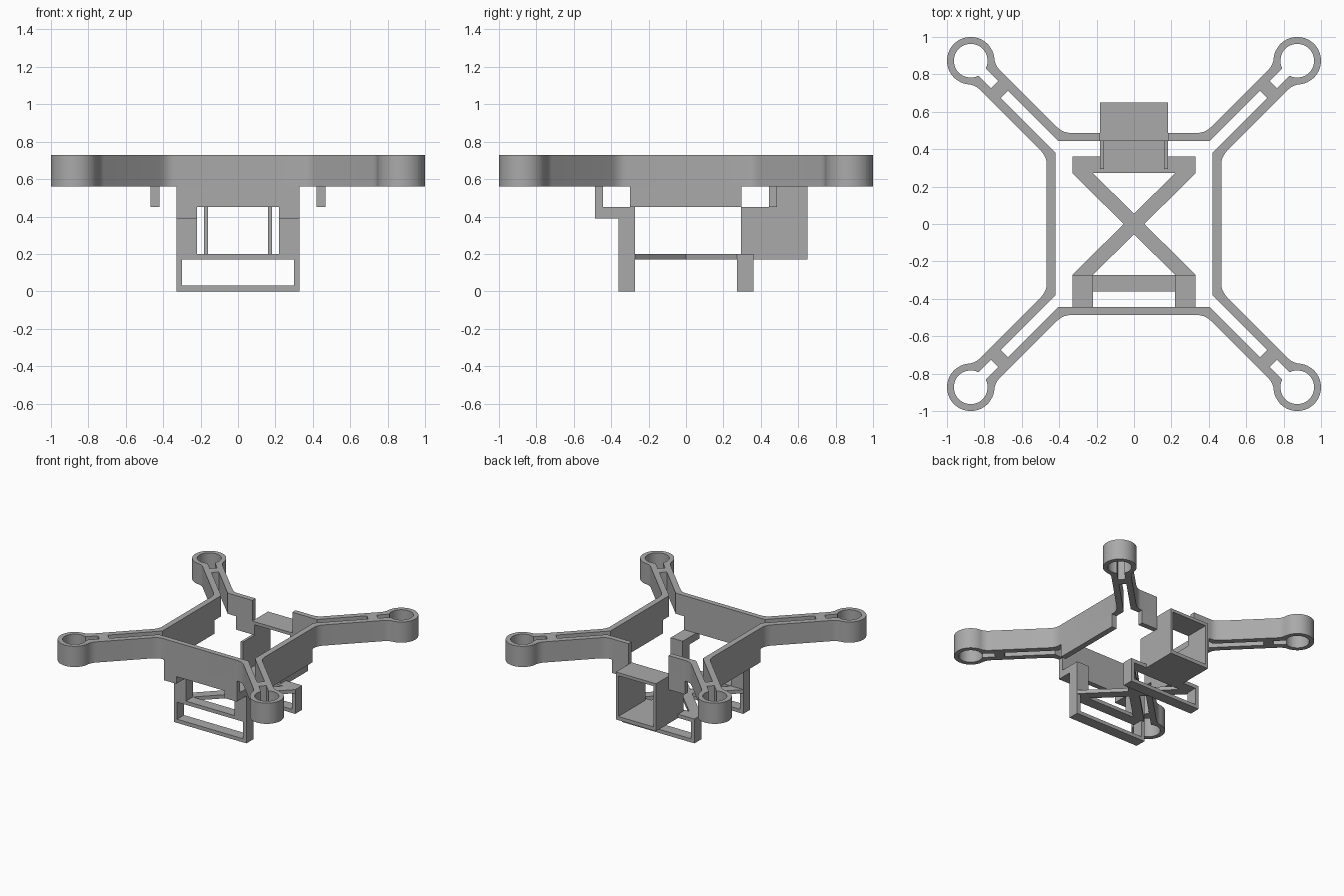
import bpy, bmesh
from math import sin, cos, atan2, sqrt, pi

cube = bpy.data.objects.get("Cube")
if cube:
    bpy.data.objects.remove(cube, do_unlink=True)

grey = bpy.data.materials.new("plain grey")
grey.use_nodes = True
grey.diffuse_color = (0.4, 0.4, 0.4, 1)
grey.node_tree.nodes["Principled BSDF"].inputs["Base Color"].default_value = (0.4, 0.4, 0.4, 1)


def prisms(name, solids, smooth=False):
    """Each solid is (outline, low, high, axis): an outline extruded along an axis."""
    bm = bmesh.new()
    for outline, low, high, axis in solids:
        place = {"z": lambda u, v, w: (u, v, w),
                 "x": lambda u, v, w: (w, u, v),
                 "y": lambda u, v, w: (u, w, v)}[axis]
        face = bm.faces.new([bm.verts.new(place(u, v, low)) for u, v in outline])
        top = bmesh.ops.extrude_face_region(bm, geom=[face])["geom"]
        move = place(0, 0, high - low)
        bmesh.ops.translate(bm, vec=move, verts=[g for g in top if isinstance(g, bmesh.types.BMVert)])
    bmesh.ops.recalc_face_normals(bm, faces=bm.faces)
    mesh = bpy.data.meshes.new(name)
    bm.to_mesh(mesh)
    bm.free()
    mesh.materials.append(grey)
    obj = bpy.data.objects.new(name, mesh)
    bpy.context.collection.objects.link(obj)
    if smooth:
        bpy.ops.object.select_all(action="DESELECT")
        obj.select_set(True)
        bpy.context.view_layer.objects.active = obj
        bpy.ops.object.shade_smooth_by_angle(angle=0.5)
    return obj


def rect(u0, u1, v0, v1):
    return [(u0, v0), (u1, v0), (u1, v1), (u0, v1)]


def arc(cx, cy, r, a0, a1, n):
    return [(cx + r * cos(a0 + (a1 - a0) * i / n), cy + r * sin(a0 + (a1 - a0) * i / n))
            for i in range(n + 1)]


# Dimensions shared by the arms and walls
LOW, TOP, TAB = 0.56, 0.73, 0.45
HUB, RING, HOLE = 0.873, 0.127, 0.09      # motor ring
SLOT, EDGE, FILLET = 0.028, 0.075, 0.1    # half widths of slot and arm, neck radius
R2 = sqrt(2)


def half_arm(start, inner, outer):
    """Outline of one wall half, arm rail and half motor ring."""
    corner = outer - EDGE * R2
    bend = []
    for i in range(6):
        t = i / 5
        bend.append((corner - 0.04 * (1 - t) ** 2 + 0.035 * t * t, outer + 0.035 * t * t))
    # neck and ring, measured along and across the arm from the ring centre
    fo = EDGE + FILLET
    fa = -sqrt((RING + FILLET) ** 2 - fo ** 2)
    touch = atan2(fo, fa)
    slot_end = atan2(SLOT, -sqrt(HOLE ** 2 - SLOT ** 2))
    local = arc(fa, fo, FILLET, -pi / 2, touch - pi, 8)
    local += arc(0, 0, RING, touch, 0, 20)[1:]
    local += arc(0, 0, HOLE, 0, slot_end, 20)
    # rib dividing the slot
    local += [(-0.181, SLOT), (-0.181, 0), (-0.255, 0), (-0.255, SLOT)]
    head = [(HUB + (a - o) / R2, HUB + (a + o) / R2) for a, o in local]
    return [(start, outer)] + bend + head + [(inner - SLOT * R2, inner), (start, inner)]


# Four arms, with the wall halves that join them
for sx, side in ((1, "left"), (-1, "right")):
    for sy, end in ((1, "back"), (-1, "front")):
        wall = half_arm(0.182 if sy > 0 else 0, 0.445, 0.487)
        flank = half_arm(0, 0.42, 0.467)
        prisms(f"{end}_{side}_arm",
               [([(sx * x, sy * y) for x, y in wall], LOW, TOP, "z"),
                ([(sx * y, sy * x) for x, y in flank], LOW, TOP, "z")], smooth=True)

# Deeper middle sections under the walls
prisms("front_wall_skirt", [(rect(-0.33, 0.33, -0.487, -0.445), TAB, LOW, "z")])
for s, side in ((1, "left"), (-1, "right")):
    xs = sorted((s * 0.42, s * 0.467))
    prisms(f"{side}_wall_skirt", [(rect(*xs, -0.3, 0.297), TAB, LOW, "z")])
    xs = sorted((s * 0.182, s * 0.33))
    prisms(f"back_{side}_wall_skirt", [(rect(*xs, 0.445, 0.487), TAB, LOW, "z")])

# Stepped hangers carrying the front skid
hanger = [(-0.487, TAB), (-0.487, 0.39), (-0.362, 0.39), (-0.362, 0.2), (-0.272, 0.2), (-0.272, TAB)]
for s, side in ((1, "left"), (-1, "right")):
    xs = sorted((s * 0.22, s * 0.33))
    prisms(f"{side}_hanger", [(hanger, xs[0], xs[1], "x")])

# Rectangular skid frames
for s, end in ((1, "back"), (-1, "front")):
    y0, y1 = sorted((s * 0.272, s * 0.362))
    bars = [rect(-0.33, 0.33, 0, 0.03), rect(-0.33, 0.33, 0.17, 0.2),
            rect(-0.33, -0.3, 0.03, 0.17), rect(0.3, 0.33, 0.03, 0.17)]
    prisms(f"{end}_skid", [(bar, y0, y1, "y") for bar in bars])

# Crossed brace between the skids
m, h, w = 0.275, 0.272, 0.055
cross = [(-m - w, -h), (-m + w, -h), (0, -w), (m - w, -h), (m + w, -h), (w, 0),
         (m + w, h), (m - w, h), (0, w), (-m + w, h), (-m - w, h), (-w, 0)]
prisms("cross_brace", [(cross, 0.17, 0.2, "z")])

# Open-ended battery box with lower front cheeks
cheek = [(0.295, 0.17), (0.65, 0.17), (0.65, LOW), (0.445, LOW), (0.445, TAB), (0.295, TAB)]
prisms("battery_box", [(cheek, -0.182, -0.16, "x"), (cheek, 0.16, 0.182, "x"),
                       (rect(-0.16, 0.16, 0.295, 0.65), 0.17, 0.2, "z"),
                       (rect(-0.16, 0.16, 0.445, 0.65), 0.535, LOW, "z")])
